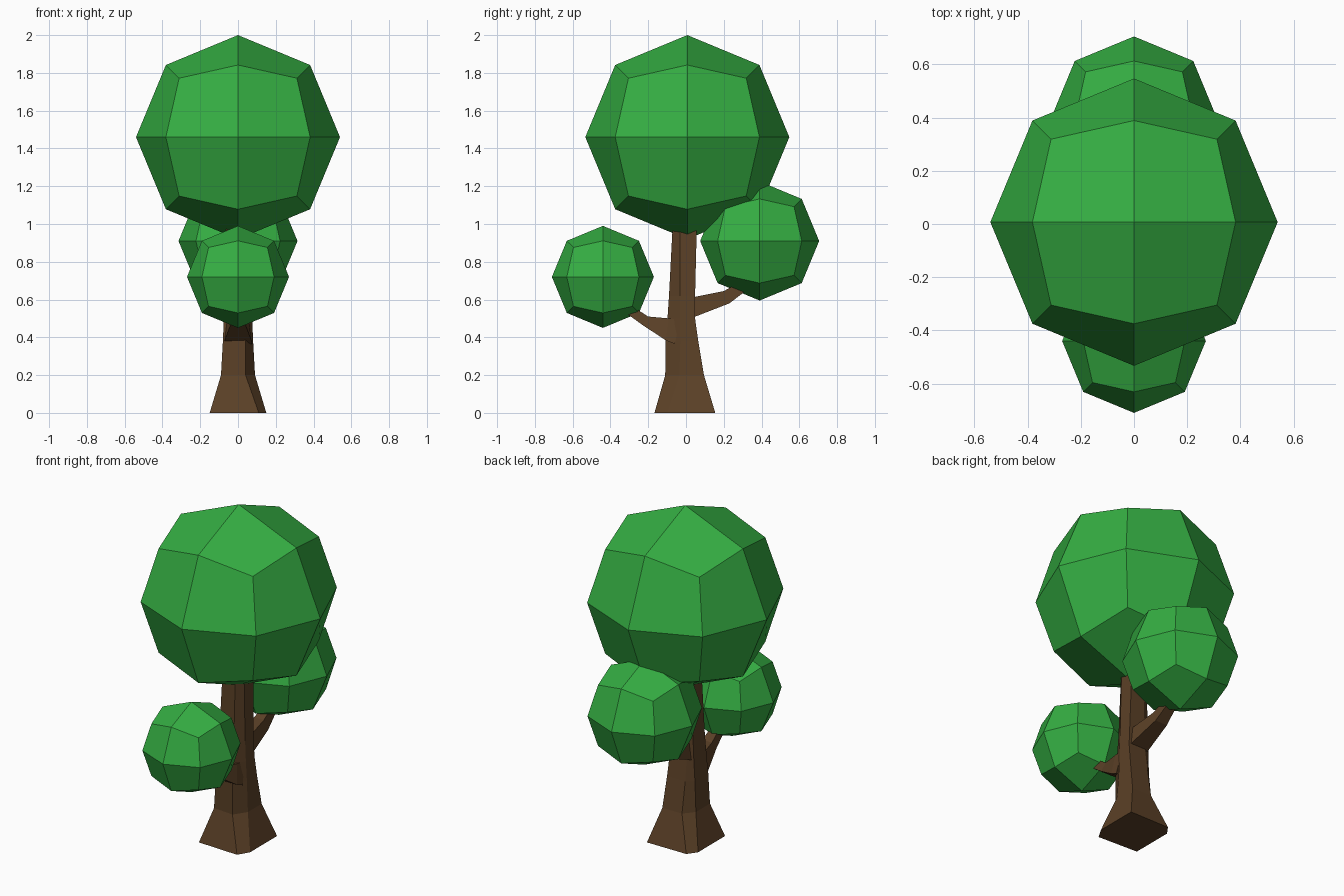
import bpy, bmesh
from mathutils import Vector

if "Cube" in bpy.data.objects:
    bpy.data.objects.remove(bpy.data.objects["Cube"])


def material(name, color):
    m = bpy.data.materials.new(name)
    m.diffuse_color = (*color, 1)
    m.use_nodes = True
    m.node_tree.nodes["Principled BSDF"].inputs["Base Color"].default_value = m.diffuse_color
    return m


BARK = material("bark", (0.105, 0.052, 0.02))
LEAF = material("leaf", (0.035, 0.42, 0.055))


def finish(name, bm, mat):
    bmesh.ops.recalc_face_normals(bm, faces=bm.faces)
    me = bpy.data.meshes.new(name)
    bm.to_mesh(me)
    bm.free()
    me.materials.append(mat)
    ob = bpy.data.objects.new(name, me)
    bpy.context.collection.objects.link(ob)
    return ob


def loft(name, rings, mat):
    bm = bmesh.new()
    loops = [[bm.verts.new(p) for p in r] for r in rings]
    n = len(loops[0])
    for a, b in zip(loops, loops[1:]):
        for i in range(n):
            j = (i + 1) % n
            bm.faces.new((a[i], a[j], b[j], b[i]))
    bm.faces.new(loops[0][::-1])
    bm.faces.new(loops[-1])
    return finish(name, bm, mat)


def crown(name, center, radius):
    # cube split once and rounded to a ball: 24 flat quads
    bm = bmesh.new()
    bmesh.ops.create_cube(bm, size=2)
    bmesh.ops.subdivide_edges(bm, edges=bm.edges[:], cuts=1, use_grid_fill=True)
    for v in bm.verts:
        v.co = Vector(center) + v.co.normalized() * radius
    return finish(name, bm, LEAF)


def trunk_ring(z, x, y0, y1, cx, cy):
    # square with two opposite corners cut off
    return [(-x, y0 + 0.012, z), (cx, y0, z), (x, -cy, z),
            (x, y1, z), (-cx, y1, z), (-x, cy, z)]


def branch(name, sections):
    # each section: y and z of the lower edge, y and z of the upper edge, half width
    rings = [[(-w, yl, zl), (w, yl, zl), (w * 0.8, yu, zu), (-w * 0.8, yu, zu)]
             for yl, zl, yu, zu, w in sections]
    return loft(name, rings, BARK)


# Foliage balls
crown("top_foliage", (0, 0.007, 1.46), 0.54)
crown("front_foliage", (0, -0.44, 0.72), 0.27)
crown("back_foliage", (0, 0.39, 0.91), 0.315)

# Trunk
loft("trunk", [
    trunk_ring(0.0, 0.15, -0.167, 0.155, 0.11, 0.10),
    trunk_ring(0.2, 0.09, -0.11, 0.095, 0.04, 0.035),
    trunk_ring(0.38, 0.08, -0.108, 0.065, 0.04, 0.03),
    trunk_ring(0.5, 0.075, -0.098, 0.048, 0.038, 0.033),
    trunk_ring(0.62, 0.07, -0.09, 0.048, 0.035, 0.033),
    trunk_ring(1.1, 0.06, -0.065, 0.06, 0.03, 0.03),
], BARK)

# Branches
branch("front_branch", [
    (-0.06, 0.365, -0.03, 0.495, 0.075),
    (-0.108, 0.385, -0.09, 0.5, 0.07),
    (-0.23, 0.465, -0.20, 0.51, 0.04),
    (-0.36, 0.56, -0.34, 0.60, 0.025),
])
branch("back_branch", [
    (0.02, 0.50, 0.02, 0.61, 0.065),
    (0.05, 0.51, 0.05, 0.615, 0.06),
    (0.23, 0.58, 0.20, 0.645, 0.04),
    (0.36, 0.68, 0.34, 0.72, 0.025),
])
